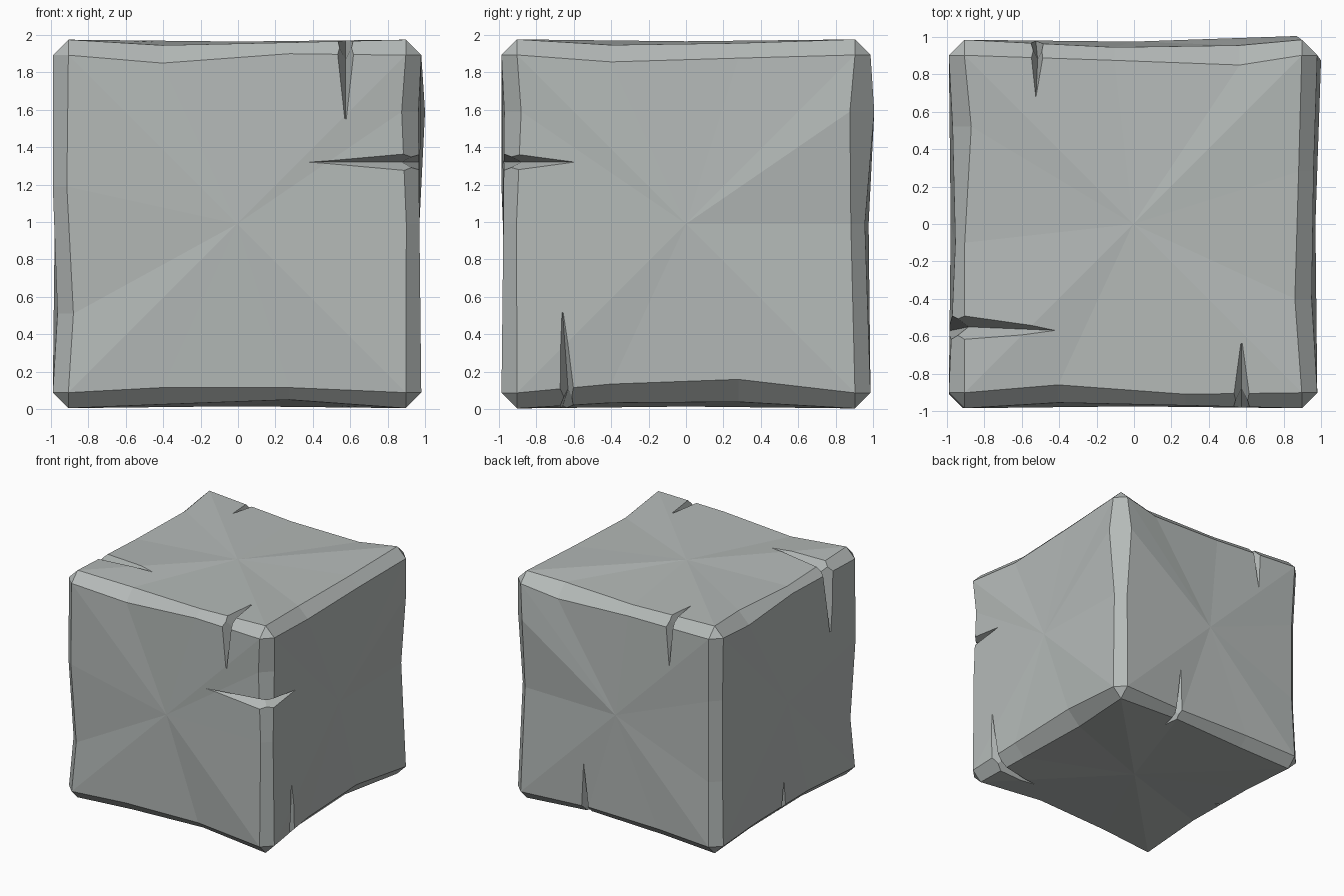
import bpy, bmesh, math
from mathutils import Vector

if "Cube" in bpy.data.objects:
    bpy.data.objects.remove(bpy.data.objects["Cube"])

H, C = 0.985, 0.083          # half size, corner chamfer
MID = Vector((-0.005, 0, 0.99))

stone = bpy.data.materials.new("grey stone")
stone.diffuse_color = (0.46, 0.49, 0.48, 1)
stone.use_nodes = True
stone.node_tree.nodes["Principled BSDF"].inputs["Base Color"].default_value = stone.diffuse_color

# Worn edges: (axis, side a, side b): two stations of (place, chamfer width, wear depth)
EDGES = {
    (0, -1, 1): [(-.4, .125, .03), (.28, .075, .015)],
    (0, 1, 1): [(-.1, .11, .04), (.57, .135, .03)],
    (0, -1, -1): [(-.4, .11, .02), (.28, .11, .045)],
    (0, 1, -1): [(-.4, .1, .02), (.28, .1, .04)],
    (1, -1, 1): [(-.1, .085, .035), (.52, .12, .02)],
    (1, 1, 1): [(-.4, .12, .03), (.28, .1, .02)],
    (1, -1, -1): [(-.3, .1, .03), (.4, .1, .02)],
    (1, 1, -1): [(-.4, .13, .03), (.28, .155, .035)],
    (2, -1, -1): [(-.48, .11, .025), (.2, .075, .0)],
    (2, 1, -1): [(.0, .08, .01), (.6, .105, .015)],
    (2, 1, 1): [(.0, .105, .03), (.6, .11, -.02)],
    (2, -1, 1): [(-.35, .1, .02), (.35, .1, .02)],
}


def obj_from(bm, name):
    bmesh.ops.recalc_face_normals(bm, faces=bm.faces)
    me = bpy.data.meshes.new(name)
    bm.to_mesh(me)
    bm.free()
    me.materials.append(stone)
    ob = bpy.data.objects.new(name, me)
    bpy.context.collection.objects.link(ob)
    return ob


# Block body: corner triangles, chamfer strips and six large faces
bm = bmesh.new()
corner, sides = {}, {}


def add(face, p):
    v = bm.verts.new(Vector(p) + MID)
    sides.setdefault(face, []).append(v)
    return v


for sx in (-1, 1):
    for sy in (-1, 1):
        for sz in (-1, 1):
            s = (sx, sy, sz)
            for a in range(3):
                p = [k * (H - C) for k in s]
                p[a] = s[a] * H
                corner[s, a] = add((a, s[a]), p)
            bm.faces.new([corner[s, a] for a in range(3)])

for (ax, sa, sb), stations in EDGES.items():
    a, b = [i for i in range(3) if i != ax]

    def end(sign):
        s = [0, 0, 0]
        s[ax], s[a], s[b] = sign, sa, sb
        return corner[tuple(s), a], corner[tuple(s), b]

    row = [end(-1)]
    for t, w, d in stations:
        p, q = [0, 0, 0], [0, 0, 0]
        p[ax] = q[ax] = t
        p[a], p[b] = sa * (H - d), sb * (H - w)
        q[b], q[a] = sb * (H - d), sa * (H - w)
        row.append((add((a, sa), p), add((b, sb), q)))
    row.append(end(1))
    for (p, q), (r, u) in zip(row, row[1:]):
        bm.faces.new((p, q, u, r))

for (a, s), vs in sides.items():
    i, j = [k for k in range(3) if k != a]
    vs.sort(key=lambda v: math.atan2((v.co - MID)[i], (v.co - MID)[j]))
    c = Vector(MID)
    c[a] += s * (H - 0.01)
    cv = bm.verts.new(c)
    for n in range(len(vs)):
        bm.faces.new((vs[n - 1], vs[n], cv))
block = obj_from(bm, "stone_block")

# Cracks: V grooves over an edge, from a tip on one face to a tip on the other
# (axis, side a, side b, place, tip coordinate along face a, along face b, width, lean)
CRACKS = [
    (0, -1, 1, .58, .54, -.62, .085, 0),
    (2, 1, -1, .33, -.58, .38, .09, 0),
    (1, -1, 1, -.55, .36, -.39, .13, -.02),
    (0, 1, 1, -.51, .56, .67, .08, -.01),
    (1, 1, -1, -.63, -.45, .5, .08, -.03),
    (0, 1, -1, .31, -.46, .72, .09, 0),
    (1, -1, -1, .04, -.62, -.82, .07, 0),
]
for n, (ax, sa, sb, t, ta, tb, w, lean) in enumerate(CRACKS):
    a, b = [i for i in range(3) if i != ax]
    bm = bmesh.new()

    def pt(k, u, v):
        p = Vector((0, 0, 0))
        p[ax], p[a], p[b] = k, u, v
        return bm.verts.new(p + MID)

    A = pt(t + lean, sa * 0.977, ta)
    B = pt(t + lean, tb, sb * 0.977)
    F = pt(t, sa * 0.88, sb * 0.88)
    O1, O2 = (pt(t + k * w * 1.1, sa * 1.06, sb * 1.06) for k in (-1, 1))
    for T in (A, B):
        bm.faces.new((T, F, O1))
        bm.faces.new((T, F, O2))
        bm.faces.new((T, O1, O2))
    cut = obj_from(bm, "crack_cutter_%d" % n)
    cut.hide_render = True
    cut.hide_set(True)
    m = block.modifiers.new("crack", "BOOLEAN")
    m.operation, m.solver, m.object = "DIFFERENCE", "EXACT", cut
